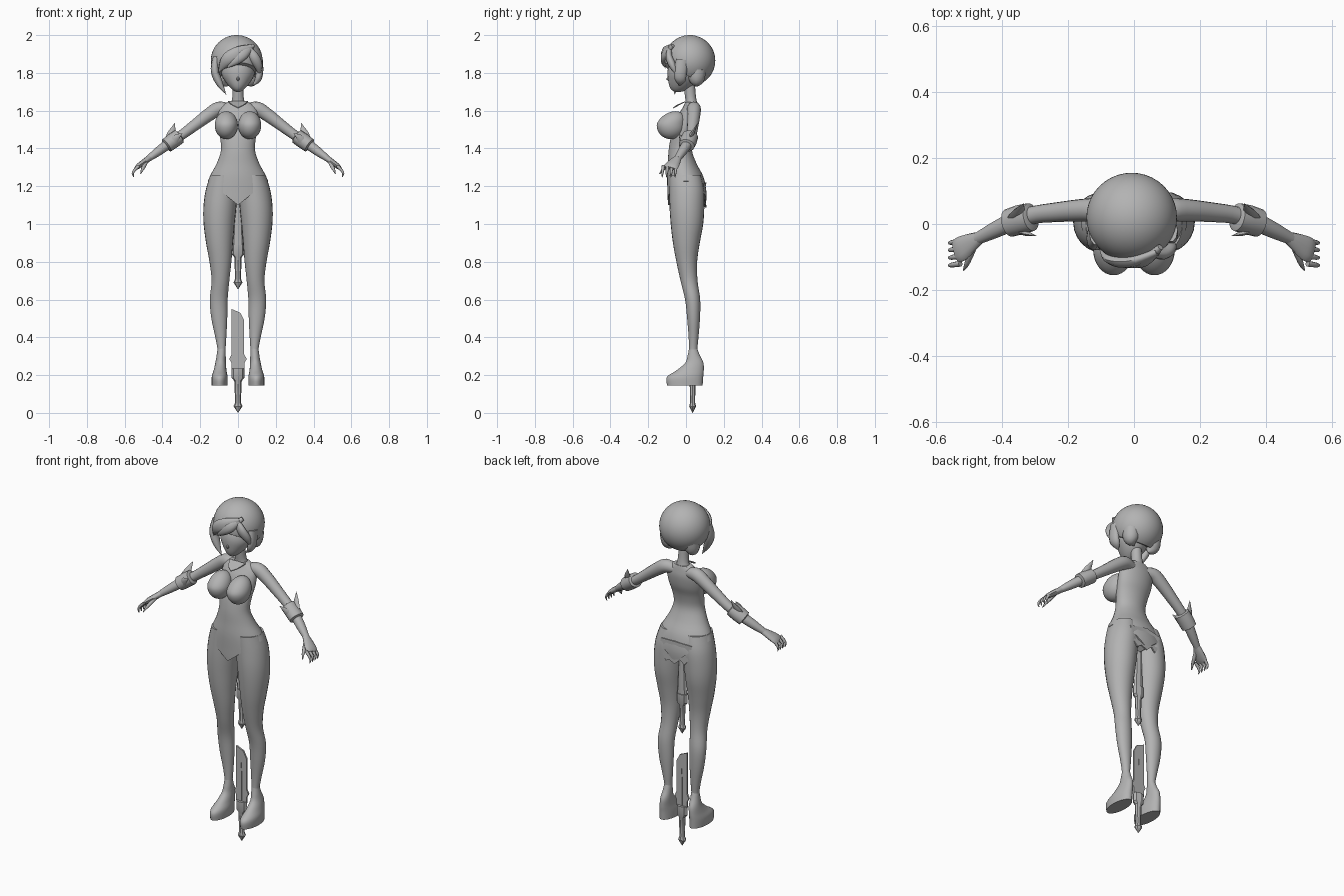
import bpy, bmesh, math
from mathutils import Vector, Matrix

grey = bpy.data.materials.new("plain_grey")
grey.diffuse_color = (0.45, 0.45, 0.45, 1)


def finish(name, bm, angle=40):
    bmesh.ops.recalc_face_normals(bm, faces=bm.faces)
    me = bpy.data.meshes.new(name)
    bm.to_mesh(me)
    bm.free()
    me.materials.append(grey)
    ob = bpy.data.objects.new(name, me)
    bpy.context.collection.objects.link(ob)
    bpy.ops.object.select_all(action='DESELECT')
    ob.select_set(True)
    bpy.context.view_layer.objects.active = ob
    bpy.ops.object.shade_smooth_by_angle(angle=math.radians(angle))
    return ob


def smooth_path(pts, steps):
    """Catmull-Rom through tuples of any length."""
    out = []
    for i in range(len(pts) - 1):
        a, b, c, d = pts[max(i - 1, 0)], pts[i], pts[i + 1], pts[min(i + 2, len(pts) - 1)]
        for k in range(steps):
            t = k / steps
            out.append([0.5 * (2 * q + (r - p) * t + (2 * p - 5 * q + 4 * r - s) * t * t
                               + (3 * q - p - 3 * r + s) * t ** 3)
                        for p, q, r, s in zip(a, b, c, d)])
    return out + [list(pts[-1])]


def tube(pts, steps=4, sides=16, flat=False):
    """Loft of ellipses along (x, y, z, width, depth); flat keeps rings level."""
    p = smooth_path(pts, steps)
    bm, rings = bmesh.new(), []
    for i, (x, y, z, w, d) in enumerate(p):
        t = Vector(p[min(i + 1, len(p) - 1)][:3]) - Vector(p[max(i - 1, 0)][:3])
        a = Vector((1, 0, 0)) if flat else t.cross(Vector((0, 1, 0))).normalized()
        b = Vector((0, 1, 0)) if flat else t.cross(a).normalized()
        w, d = max(w, 0.0008), max(d, 0.0008)
        rings.append([bm.verts.new(Vector((x, y, z)) + a * w * math.cos(u) + b * d * math.sin(u))
                      for u in (2 * math.pi * k / sides for k in range(sides))])
    for r, q in zip(rings, rings[1:]):
        for k in range(sides):
            n = (k + 1) % sides
            bm.faces.new((r[k], r[n], q[n], q[k]))
    bm.faces.new(rings[0])
    bm.faces.new(rings[-1])
    return bm


def ball(centre, radii, u=32, v=20):
    bm = bmesh.new()
    bmesh.ops.create_uvsphere(bm, u_segments=u, v_segments=v, radius=1)
    bmesh.ops.transform(bm, matrix=Matrix.Translation(centre) @ Matrix.Diagonal((*radii, 1)), verts=bm.verts)
    return bm


def cut(bm, co, no):
    """Remove what lies on the normal side and close the hole."""
    g = bm.verts[:] + bm.edges[:] + bm.faces[:]
    r = bmesh.ops.bisect_plane(bm, geom=g, plane_co=co, plane_no=no, clear_outer=True)
    edges = [e for e in r['geom_cut'] if isinstance(e, bmesh.types.BMEdge)]
    bmesh.ops.holes_fill(bm, edges=edges, sides=0)


def plate(name, pts, offset):
    """Thin slab from a 3D outline."""
    bm = bmesh.new()
    f = bm.faces.new([bm.verts.new(p) for p in pts])
    r = bmesh.ops.extrude_face_region(bm, geom=[f])
    new = [v for v in r['geom'] if isinstance(v, bmesh.types.BMVert)]
    bmesh.ops.translate(bm, vec=offset, verts=new)
    if f.is_valid and len(f.link_loops if hasattr(f, "link_loops") else []) == -1:
        bm.faces.remove(f)
    return finish(name, bm, 20)


# torso with a V-cut hem over the thighs
torso = tube([(0, .005, 1.02, .176, .09), (0, .005, 1.10, .184, .100), (0, .005, 1.17, .178, .103),
              (0, -.004, 1.25, .150, .096), (0, -.02, 1.32, .113, .076), (0, -.03, 1.39, .090, .062),
              (0, -.02, 1.46, .095, .060), (0, 0, 1.52, .104, .060), (0, .015, 1.58, .106, .054),
              (0, .025, 1.62, .092, .040), (0, .028, 1.645, .055, .032)], 4, 36, True)
for s in (1, -1):
    cut(torso, (0, 0, 1.10), Vector((s * .8, 0, -1)).normalized())
finish("torso", torso)
finish("neck", tube([(0, .03, 1.61, .055, .036), (0, .028, 1.645, .036, .030),
                     (0, .022, 1.69, .029, .029), (0, .015, 1.78, .030, .030)], 4, 20, True))

# head, tapered towards the chin
head = ball((0, -.012, 1.80), (.088, .086, .102))
for v in head.verts:
    low = max(0, 1.79 - v.co.z) / .09
    v.co.x *= 1 - .35 * low
    v.co.y -= .03 * low * low
finish("head", head)
finish("nose", tube([(0, -.088, 1.785, .004, .004), (0, -.095, 1.768, .008, .010),
                     (0, -.09, 1.758, .005, .004)], 3, 8, True))

# bobbed hair, cut on a slant to open the face
hair = ball((-.007, .02, 1.865), (.137, .135, .135), 40, 28)
cut(hair, (0, -.13, 1.865), Vector((0, -.115, -.20)).normalized())
finish("hair_cap", hair)
locks = {
    "fringe_long": [(.07, -.085, 1.94, .012, .01), (.0, -.112, 1.905, .035, .018),
                    (-.06, -.108, 1.865, .034, .018), (-.105, -.075, 1.80, .0, .0)],
    "fringe_upper": [(.08, -.07, 1.945, .01, .01), (.03, -.112, 1.90, .028, .016),
                     (-.02, -.118, 1.86, .022, .014), (-.06, -.11, 1.825, .0, .0)],
    "fringe_side": [(.055, -.085, 1.935, .01, .01), (.085, -.09, 1.885, .026, .018),
                    (.108, -.07, 1.835, .022, .018), (.115, -.045, 1.78, .0, .0)],
    "side_lock_long": [(-.115, -.03, 1.88, .02, .035), (-.122, -.045, 1.81, .022, .035),
                       (-.098, -.055, 1.745, .018, .022), (-.062, -.06, 1.685, .0, .0)],
    "side_lock_short": [(.112, -.02, 1.87, .02, .035), (.113, -.03, 1.80, .020, .035),
                        (.102, -.03, 1.76, .016, .028), (.075, -.035, 1.73, .0, .0)],
    "nape_hair_left": [(-.075, .06, 1.82, .045, .05), (-.075, .055, 1.76, .04, .04),
                       (-.05, .05, 1.73, .0, .0)],
    "nape_hair_right": [(.07, .06, 1.82, .045, .05), (.065, .055, 1.76, .04, .04),
                        (.04, .05, 1.735, .0, .0)],
}
for name, pts in locks.items():
    finish(name, tube(pts, 5, 10), 60)

# paired parts
for s, side in ((1, "left"), (-1, "right")):
    def limb(name, pts, **kw):
        finish(side + "_" + name, tube([(s * p[0], *p[1:]) for p in pts], **kw), 50)

    bust = ball((s * .062, -.08, 1.523), (.061, .075, .074))
    for v in bust.verts:
        v.co.y += .35 * max(0, v.co.z - 1.53)
    finish(side + "_bust", bust)

    limb("leg", [(.08, -.005, 1.26, .066, .083), (.087, .004, 1.18, .084, .092), (.096, .005, 1.09, .087, .092),
                 (.100, .005, 1.0, .082, .086), (.098, .002, .9, .071, .071), (.093, .004, .8, .058, .055),
                 (.093, .016, .7, .047, .045), (.102, .035, .6, .047, .040), (.099, .040, .5, .042, .034),
                 (.091, .040, .4, .029, .026), (.087, .038, .33, .021, .022), (.088, .04, .28, .024, .026)],
         sides=24, flat=True)
    limb("wedge_shoe", [(.097, -.006, .145, .042, .094), (.097, -.005, .19, .042, .096),
                        (.095, .022, .225, .034, .072), (.092, .044, .265, .028, .048),
                        (.089, .041, .305, .024, .032), (.087, .038, .34, .021, .022)],
         sides=24, flat=True)
    limb("arm", [(.045, .035, 1.607, .028, .028), (.10, .042, 1.611, .037, .036), (.155, .042, 1.578, .035, .034),
                 (.23, .036, 1.522, .030, .030), (.30, .028, 1.470, .026, .027), (.36, .010, 1.430, .027, .028),
                 (.42, -.018, 1.386, .024, .025), (.475, -.045, 1.345, .016, .018)])
    limb("hand", [(.465, -.04, 1.352, .016, .018), (.495, -.058, 1.330, .016, .030),
                  (.525, -.076, 1.308, .014, .038), (.540, -.084, 1.295, .009, .034)], sides=12)

    # curled fingers and thumb
    for i, y in enumerate((-.052, -.074, -.097, -.120)):
        limb("finger_%d" % (i + 1), [(.525, y, 1.307, .009, .009), (.545, y - .003, 1.288, .008, .008),
                                    (.557, y - .005, 1.268, .006, .006), (.552, y - .006, 1.248, .002, .002)],
             steps=2, sides=8)
    limb("thumb", [(.485, -.07, 1.33, .010, .010), (.498, -.10, 1.305, .010, .010),
                   (.508, -.125, 1.285, .007, .007), (.516, -.14, 1.265, .002, .002)], steps=2, sides=8)

    # elbow cuff with pointed flaps
    limb("cuff", [(.308, .022, 1.466, .030, .030), (.312, .021, 1.463, .040, .043), (.345, .013, 1.440, .041, .045),
                  (.378, .003, 1.416, .039, .043), (.382, .002, 1.413, .028, .030)], steps=1, sides=18)
    limb("cuff_point_back", [(.360, .02, 1.455, .024, .012), (.350, .038, 1.485, .020, .010),
                             (.334, .062, 1.535, 0, 0)], steps=2, sides=6)
    limb("cuff_point_front", [(.345, -.02, 1.435, .024, .010), (.322, -.03, 1.462, .016, .007),
                              (.295, -.036, 1.478, 0, 0)], steps=2, sides=6)

# collar plate resting above the chest
plate("collar_plate", [(-.052, -.005, 1.645), (-.028, -.05, 1.625), (0, -.068, 1.612),
                       (.028, -.05, 1.625), (.052, -.005, 1.645)], (0, 0, .005))

# ragged tail flap behind the hips
tail = [(-.10, 1.21), (-.095, 1.14), (-.06, 1.095), (-.035, 1.12), (0, 1.088), (.035, 1.105), (.06, 1.09),
        (.095, 1.14), (.10, 1.21), (0, 1.22)]
plate("tail_flap", [(x, .108 - 1.6 * x * x, z) for x, z in tail], (0, -.008, 0))


# hilts, shared by the sword and the sheathed blade
def hilt(name, z):
    finish(name, tube([(0, .035, z, 0, 0), (0, .035, z + .035, .024, .018), (0, .035, z + .055, .015, .013),
                       (0, .035, z + .17, .020, .016), (0, .035, z + .185, .034, .022),
                       (0, .035, z + .235, .034, .022)], 1, 8, True), 25)


hilt("sword_hilt", 0)
hilt("sheathed_hilt", .655)
finish("sheath", tube([(0, .035, .885, .031, .016), (0, .035, 1.0, .025, .014),
                       (0, .035, 1.13, .018, .012)], 1, 8, True), 25)
blade = [(-.034, .23), (.034, .23), (.034, .265), (.046, .285), (.033, .31), (.033, .49), (.012, .53),
         (-.034, .55), (-.034, .31), (-.046, .285), (-.034, .265)]
plate("sword_blade", [(x, .030, z) for x, z in blade], (0, .01, 0))
plate("blade_ridge", [(x, .027, z) for x, z in ((-.004, .23), (.004, .23), (.004, .40), (0, .46), (-.004, .40))],
      (0, .016, 0))
